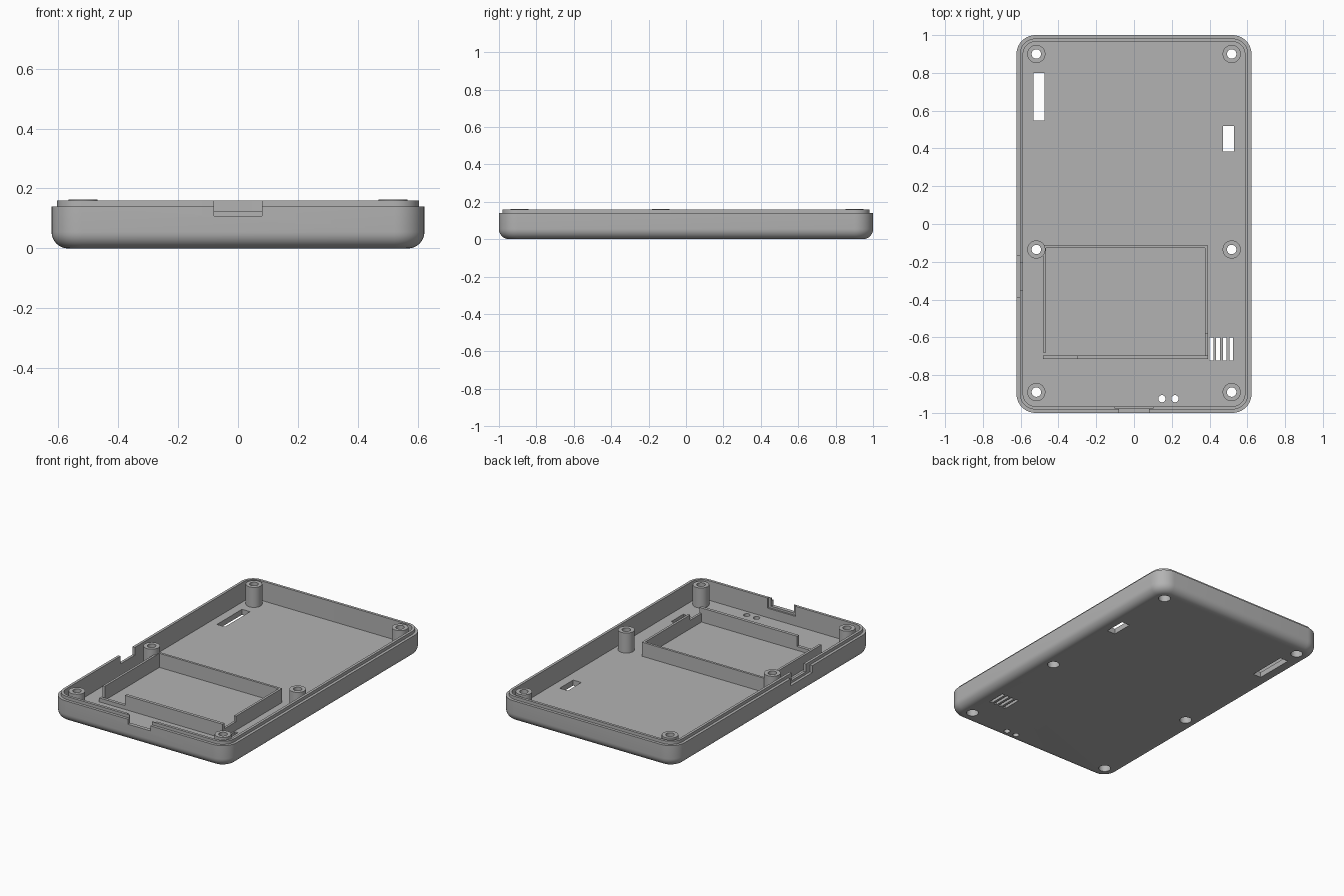
import bpy, bmesh, math

if "Cube" in bpy.data.objects:
    bpy.data.objects.remove(bpy.data.objects["Cube"], do_unlink=True)

HX, HY, CORNER, FILLET = 0.622, 1.0, 0.1, 0.055
FLOOR, SHOULDER, RIM, WALL, LIP = 0.035, 0.14, 0.16, 0.035, 0.018

grey = bpy.data.materials.new("plain grey")
grey.use_nodes = True
COLOUR = (0.45, 0.45, 0.45, 1)
grey.diffuse_color = COLOUR
grey.node_tree.nodes["Principled BSDF"].inputs["Base Color"].default_value = COLOUR


def make(name, bm):
    bmesh.ops.recalc_face_normals(bm, faces=bm.faces)
    mesh = bpy.data.meshes.new(name)
    bm.to_mesh(mesh)
    bm.free()
    mesh.materials.append(grey)
    obj = bpy.data.objects.new(name, mesh)
    bpy.context.collection.objects.link(obj)
    return obj


def activate(obj):
    bpy.ops.object.select_all(action='DESELECT')
    obj.select_set(True)
    bpy.context.view_layer.objects.active = obj


def smooth(obj):
    activate(obj)
    bpy.ops.object.shade_smooth_by_angle(angle=math.radians(30))


def box(name, x0, x1, y0, y1, z0, z1):
    bm = bmesh.new()
    bmesh.ops.create_cube(bm, size=1)
    for v in bm.verts:
        v.co = ((x0, x1)[v.co.x > 0], (y0, y1)[v.co.y > 0], (z0, z1)[v.co.z > 0])
    return make(name, bm)


def loft(name, rings, closed=False):
    """Skin successive rings of points; cap the ends or join last to first."""
    bm = bmesh.new()
    loops = [[bm.verts.new(p) for p in ring] for ring in rings]
    n = len(loops[0])
    pairs = list(zip(loops, loops[1:]))
    if closed:
        pairs.append((loops[-1], loops[0]))
    else:
        bm.faces.new(loops[0])
        bm.faces.new(loops[-1])
    for a, b in pairs:
        for i in range(n):
            j = (i + 1) % n
            bm.faces.new((a[i], a[j], b[j], b[i]))
    return make(name, bm)


def rounded_ring(inset, z, steps=10):
    r = CORNER - inset
    pts = []
    for q, (sx, sy) in enumerate([(1, 1), (-1, 1), (-1, -1), (1, -1)]):
        for i in range(steps + 1):
            a = (q + i / steps) * math.pi / 2
            pts.append((sx * (HX - CORNER) + r * math.cos(a),
                        sy * (HY - CORNER) + r * math.sin(a), z))
    return pts


def circle(x, y, r, z, n=32):
    return [(x + r * math.cos(2 * math.pi * i / n),
             y + r * math.sin(2 * math.pi * i / n), z) for i in range(n)]


# Tray: rounded bottom edge, shoulder, thin lip, flat floor
profile = []
for i in range(9):
    a = i / 8 * math.pi / 2
    profile.append((FILLET * (1 - math.sin(a)), FILLET * (1 - math.cos(a))))
profile += [(0, SHOULDER), (LIP, SHOULDER), (LIP, RIM), (WALL, RIM), (WALL, FLOOR)]
case = loft("case_tray", [rounded_ring(*p) for p in profile])

# Openings through floor and walls
LOW, HIGH = -0.05, 0.1
cutters = [
    box("long_slot_cutter", -0.532, -0.475, 0.547, 0.8, LOW, HIGH),
    box("short_slot_cutter", 0.472, 0.53, 0.384, 0.52, LOW, HIGH),
    box("front_notch_cutter", -0.08, 0.08, -1.1, -0.95, 0.108, 0.2),
    box("front_pocket_cutter", -0.1, 0.1, -0.976, -0.95, 0.095, 0.2),
    box("side_notch_cutter", -0.7, -0.57, -0.35, -0.205, 0.11, 0.2),
    box("side_recess_cutter", -0.7, -0.604, -0.39, -0.17, 0.095, 0.2),
]
for i in range(4):
    x = 0.4 + 0.035 * i
    cutters.append(box("vent_cutter", x, x + 0.02, -0.722, -0.6, LOW, HIGH))
for x in (0.148, 0.217):
    cutters.append(loft("pinhole_cutter", [circle(x, -0.925, 0.019, z) for z in (LOW, HIGH)]))

# Screw posts with a counterbore open at the underside
POST = [(0.048, 0.034), (0.048, 0.163), (0.025, 0.163), (0.025, 0.08), (0.036, 0.08), (0.036, 0.034)]
for y, row in ((0.9, "back"), (-0.135, "middle"), (-0.89, "front")):
    for x, side in ((-0.517, "right"), (0.517, "left")):
        post = loft(f"{row}_{side}_screw_post", [circle(x, y, r, z) for r, z in POST], closed=True)
        smooth(post)
        cutters.append(loft("screw_cutter", [circle(x, y, 0.036, z) for z in (LOW, HIGH)]))

activate(case)
for cutter in cutters:
    mod = case.modifiers.new("cut", 'BOOLEAN')
    mod.object = cutter
    mod.solver = 'EXACT'
    bpy.ops.object.modifier_apply(modifier=mod.name)
for cutter in cutters:
    bpy.data.objects.remove(cutter, do_unlink=True)
smooth(case)

# Battery frame: walls with a cable gap and a lowered stretch
X0, X1, Y0, Y1, TOP, BASE = -0.482, 0.392, -0.715, -0.113, 0.125, 0.034
T = 0.015
box("frame_back_wall", X0, X1, Y1 - T, Y1, BASE, TOP)
box("frame_right_wall", X0, X0 + T, -0.68, Y1 - T, BASE, TOP)
box("frame_left_wall", X1 - T, X1, -0.58, Y1 - T, BASE, TOP)
box("frame_left_low_wall", X1 - T, X1, Y0 + 0.02, -0.58, BASE, 0.09)
box("frame_front_wall", -0.3, X1, Y0, Y0 + 0.02, BASE, TOP)
box("frame_front_sill", X0, -0.3, Y0, Y0 + 0.02, BASE, 0.06)
